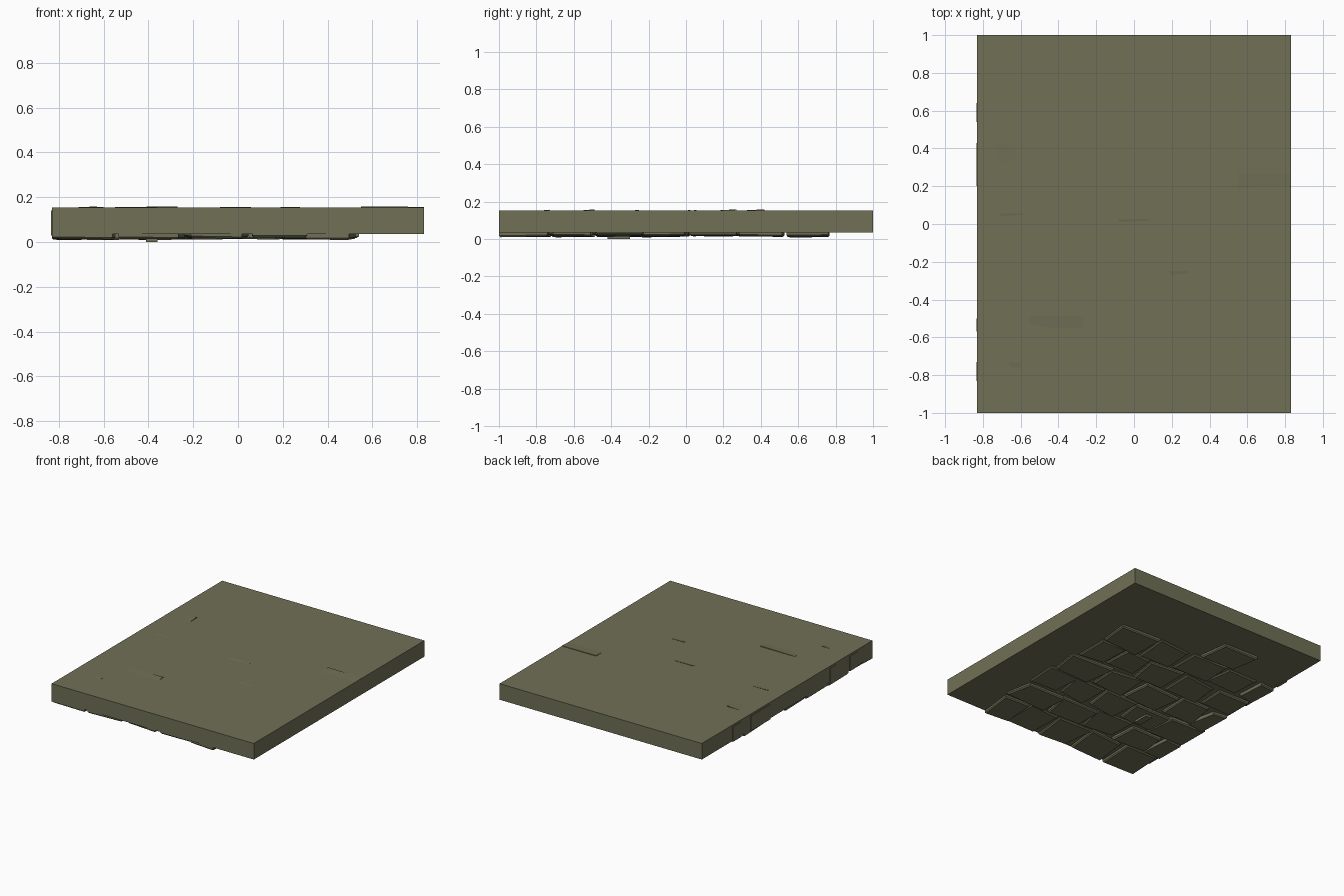
import bpy, bmesh, random
from mathutils import Vector

random.seed(4)
cube = bpy.data.objects.get("Cube")
if cube:
    bpy.data.objects.remove(cube, do_unlink=True)

stone_mat = bpy.data.materials.new("mossy stone")
stone_mat.use_nodes = True
COLOR = (0.16, 0.16, 0.093, 1)
stone_mat.diffuse_color = COLOR
stone_mat.node_tree.nodes["Principled BSDF"].inputs["Base Color"].default_value = COLOR

HALF_X, HALF_Y = 0.83, 1.0
BOTTOM, TOP = 0.035, 0.154


def finish(name, bm):
    bmesh.ops.recalc_face_normals(bm, faces=bm.faces)
    mesh = bpy.data.meshes.new(name)
    bm.to_mesh(mesh)
    bm.free()
    mesh.materials.append(stone_mat)
    obj = bpy.data.objects.new(name, mesh)
    bpy.context.collection.objects.link(obj)
    return obj


def block(name, x0, x1, y0, y1, z0, z1):
    bm = bmesh.new()
    bmesh.ops.create_cube(bm, size=1)
    for v in bm.verts:
        v.co = Vector((x1 if v.co.x > 0 else x0,
                       y1 if v.co.y > 0 else y0,
                       z1 if v.co.z > 0 else z0))
    return finish(name, bm)


def paving_stone(name, x0, x1, y0, y1, low):
    """Irregular four-sided stone with a chamfered, slightly tilted underside."""
    bm = bmesh.new()
    rim = []
    for x, y in ((x0, y0), (x1, y0), (x1, y1), (x0, y1)):
        x += random.uniform(-0.025, 0.025)
        y += random.uniform(-0.02, 0.02)
        rim.append((max(-HALF_X, min(0.54, x)), max(-HALF_Y, min(0.8, y))))
    cx = sum(p[0] for p in rim) / 4
    cy = sum(p[1] for p in rim) / 4
    tilt_x, tilt_y = random.uniform(-0.02, 0.02), random.uniform(-0.02, 0.02)
    rings = []
    for scale, z, tilt in ((1, BOTTOM + 0.02, 0), (1, low + 0.008, 1), (0.94, low, 1)):
        rings.append([bm.verts.new((cx + (x - cx) * scale, cy + (y - cy) * scale,
                                    z + tilt * (tilt_x * (x - cx) + tilt_y * (y - cy))))
                      for x, y in rim])
    for a, b in zip(rings, rings[1:]):
        for i in range(4):
            j = (i + 1) % 4
            bm.faces.new((a[i], a[j], b[j], b[i]))
    bm.faces.new(rings[0])
    bm.faces.new(rings[-1])
    finish(name, bm)


def raised_corner(name, x0, x1, y0, y1, rise_left, rise_right):
    """Thin wedge on the upper face, steep along its back edge."""
    bm = bmesh.new()
    base = [bm.verts.new((x, y, TOP - 0.002)) for x, y in ((x0, y0), (x1, y0), (x1, y1), (x0, y1))]
    left = bm.verts.new((x0, y1, TOP + rise_left))
    right = bm.verts.new((x1, y1, TOP + rise_right))
    for face in ((base[0], base[1], right, left), (base[2], base[3], left, right),
                 (base[1], base[2], right), (base[0], left, base[3]), base[::-1]):
        bm.faces.new(face)
    finish(name, bm)


# Main slab
block("slab", -HALF_X, HALF_X, -HALF_Y, HALF_Y, BOTTOM, TOP)

# Staggered rows of paving stones on the underside
row_edges = [-1.0, -0.72, -0.48, -0.24, 0.02, 0.27, 0.52, 0.79]
even_row = [-0.83, -0.53, -0.24, 0.05, 0.3, 0.53]
odd_row = [-0.83, -0.68, -0.4, -0.1, 0.2, 0.53]
GAP = 0.012
for r, (y0, y1) in enumerate(zip(row_edges, row_edges[1:])):
    columns = odd_row if r % 2 else even_row
    if r == 6:
        columns = [-0.45, -0.16]
    for c, (x0, x1) in enumerate(zip(columns, columns[1:])):
        low = random.uniform(0.011, 0.022)
        paving_stone(f"paving_stone_{r}_{c}", x0 + GAP * (c > 0), x1 - GAP,
                     y0 + GAP * (r > 0), y1 - GAP, low)

# Deepest stone foot, touching the ground
block("stone_foot", -0.41, -0.36, -0.42, -0.3, 0.0, 0.03)

# Stone corners breaking through the upper face
corners = [(0.55, 0.83, 0.15, 0.27, 0.005, 0.003), (-0.55, -0.27, -0.57, -0.49, 0.002, 0.005),
           (-0.74, -0.63, 0.29, 0.42, 0.0, 0.005), (-0.08, 0.08, 0.0, 0.025, 0.003, 0.001),
           (0.19, 0.29, -0.29, -0.25, 0.003, 0.001), (-0.66, -0.6, -0.78, -0.73, 0.001, 0.003),
           (-0.71, -0.59, 0.03, 0.055, 0.002, 0.001)]
for i, corner in enumerate(corners):
    raised_corner(f"raised_corner_{i}", *corner)

# Stone edges just proud of the side
for i, (y0, y1) in enumerate([(0.54, 0.64), (0.2, 0.43), (-0.57, -0.5), (-0.83, -0.73)]):
    block(f"side_edge_{i}", -HALF_X - 0.004, -HALF_X + 0.02, y0, y1, 0.03, 0.14)
